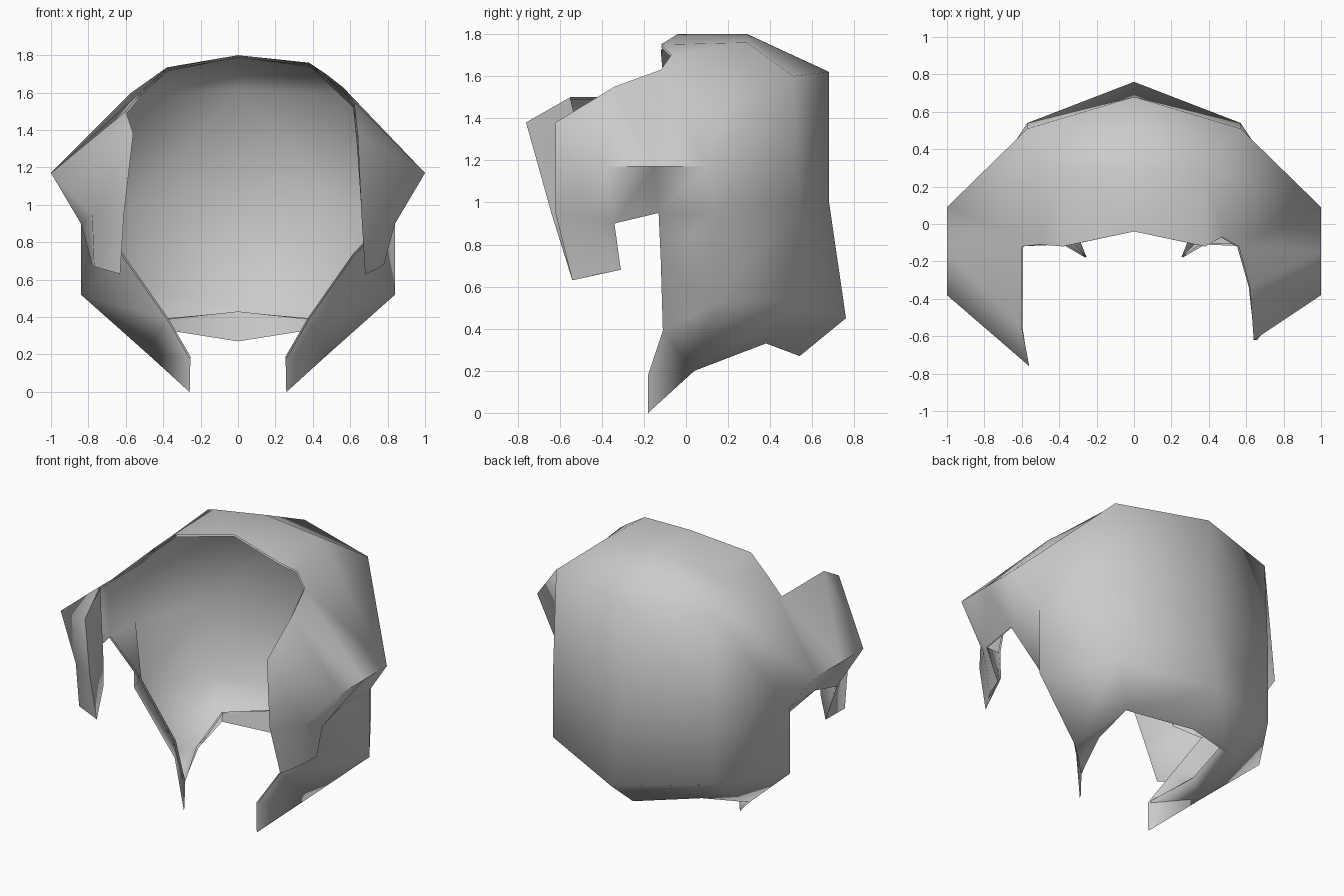
import bpy, bmesh
from mathutils import Vector

old = bpy.data.objects.get("Cube")
if old:
    bpy.data.objects.remove(old, do_unlink=True)

grey = bpy.data.materials.new("plain grey")
grey.use_nodes = True
tone = (0.6, 0.6, 0.6, 1)
grey.diffuse_color = tone
bsdf = next(n for n in grey.node_tree.nodes if n.type == 'BSDF_PRINCIPLED')
bsdf.inputs["Base Color"].default_value = tone

bm = bmesh.new()


def strip(a, b, side):
    """Skin the gap between two rows of points, on one side of the shell."""
    for i in range(len(a) - 1):
        loop = []
        for p in (a[i], a[i + 1], b[i + 1], b[i]):
            if p not in loop:
                loop.append(p)
        if len(loop) > 2:
            bm.faces.new([bm.verts.new((side * x, y, z)) for x, y, z in loop])


def half_shell(side, height, notch, brow, cheek):
    # profile columns, running from the middle of the shell to its side
    ridge = [(0, -.04, 1.8), (0, .29, 1.8), (0, .68, 1.62)]
    shoulder = [(.38, -.12, height - .01), (.38, .29, height), (.57, .51, 1.6)]
    spine = [ridge[-1], (0, .68, 1), (0, .76, .45), (0, .54, .27)]
    corner = [shoulder[-1], (.57, .54, 1), (.57, .54, .53), (.38, .38, .33)]
    crease = [(1, .09, 1.17), (1, -.15, 1.17), (1, -.38, 1.17)]
    hem = [(.84, .14, .95), (.83, -.13, .95), (.84, -.34, .9)]
    heel = (.78, -.31, .68)
    flank = [crease[0], hem[0], (.84, .14, .52), (.48, .04, .2)]
    tip = [(.26, -.18, 0), (.26, -.18, .18)]
    edge = [hem[1], (.62, -.12, .73), (.38, -.11, .39), tip[1]]
    sill = [spine[-1], corner[-1], flank[-1], tip[0]]
    inner_sill = [(0, .6, .43), (.37, .37, .39), (.36, .11, .27), tip[1]]
    pocket = [brow[1], (.66, -.43, .97), (.68, -.4, .78)]

    # crown and temple
    strip(ridge, shoulder, side)
    strip([shoulder[0], notch, brow[0]],
          [shoulder[1], shoulder[1], crease[0]], side)
    strip(shoulder[1:], [crease[0], crease[0]], side)
    # back and flank
    strip(spine, corner, side)
    strip(corner, flank, side)
    # cheek flap, a hollow wedge
    strip(brow[:3], crease, side)
    strip(crease, hem, side)
    strip(brow[2:], [crease[2], *cheek], side)
    strip([crease[2], *cheek], [crease[2], hem[2], heel], side)
    strip(brow[2:], pocket, side)
    strip(pocket[1:], [hem[2], heel], side)
    strip([brow[-1], cheek[-1]], [pocket[-1], heel], side)
    # lower strap with its pointed tip
    strip(flank[1:], edge[:3], side)
    strip([flank[-1], edge[2]], tip, side)
    # lower rim folded inward
    strip(sill, inner_sill, side)


# the two sides differ at the crown edge and the front of the flap
half_shell(1, 1.76, (.47, -.07, 1.7),
           [(.56, -.12, 1.63), (.62, -.34, 1.55), (.64, -.62, 1.38),
            (.66, -.62, .95), (.68, -.54, .63)],
           [(.78, -.44, .93), (.75, -.42, .66)])
half_shell(-1, 1.735, (.5, -.11, 1.62),
           [(.6, -.12, 1.5), (.6, -.55, 1.5), (.56, -.76, 1.38),
            (.61, -.64, .95), (.63, -.54, .63)],
           [(.78, -.54, .95), (.77, -.52, .67)])

bmesh.ops.remove_doubles(bm, verts=bm.verts, dist=.001)
bmesh.ops.recalc_face_normals(bm, faces=bm.faces)
rear = max(bm.faces, key=lambda f: f.calc_center_median().y)
if rear.normal.dot(Vector((0, 1, 0))) < 0:
    bmesh.ops.reverse_faces(bm, faces=bm.faces)

mesh = bpy.data.meshes.new("open_shell")
bm.to_mesh(mesh)
bm.free()
mesh.materials.append(grey)
shell = bpy.data.objects.new("open_shell", mesh)
bpy.context.collection.objects.link(shell)

# soft shading, then a thin inner lining
bpy.context.view_layer.objects.active = shell
shell.select_set(True)
bpy.ops.object.shade_smooth_by_angle(angle=1.4)
lining = shell.modifiers.new("lining", 'SOLIDIFY')
lining.thickness = .012
lining.offset = -1
lining.use_rim = False
